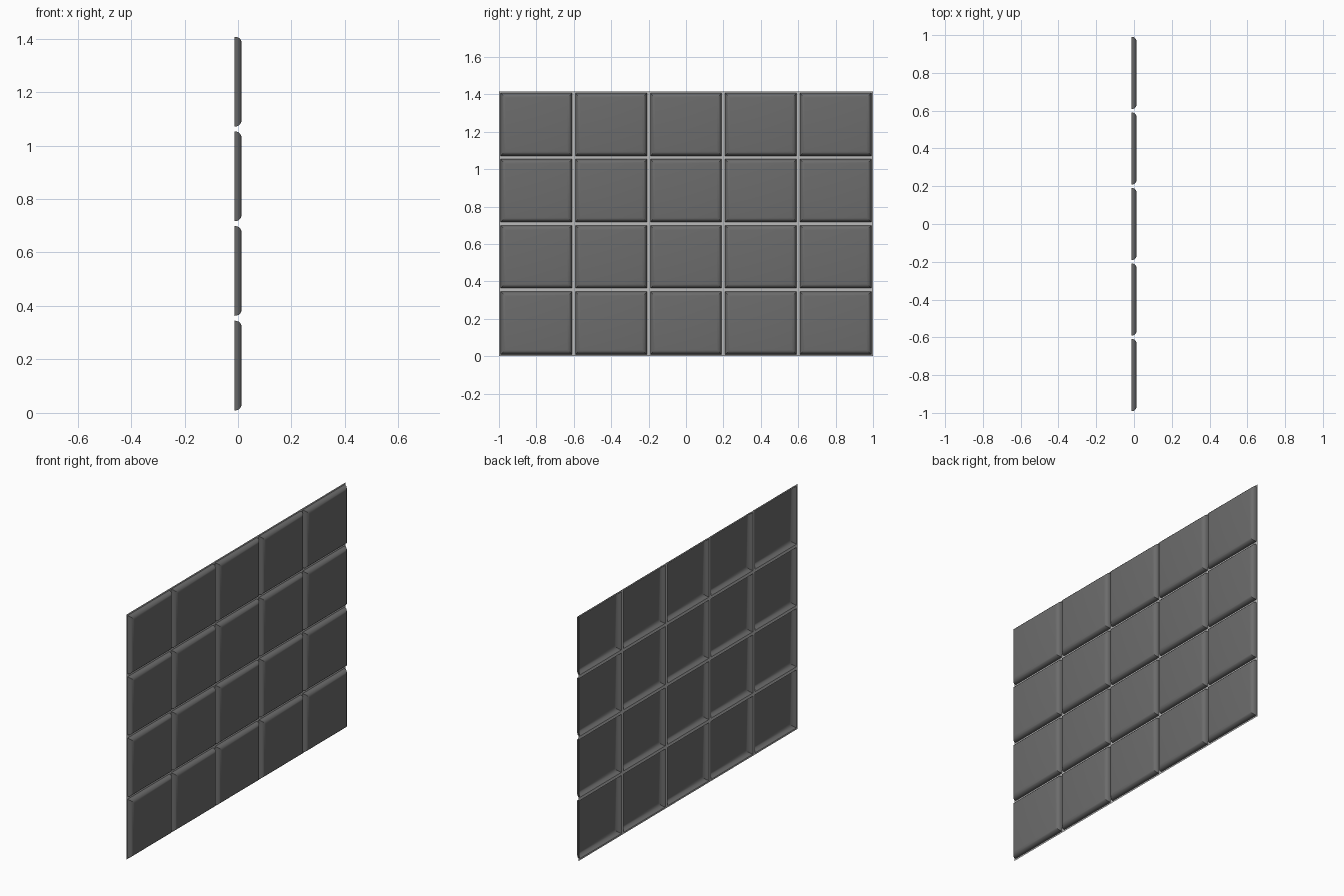
import bpy, bmesh, math

if "Cube" in bpy.data.objects:
    bpy.data.objects.remove(bpy.data.objects["Cube"])

COLS, ROWS = 5, 4
CELL_Y, CELL_Z = 0.4, 0.354
GAP = 0.009            # half the joint width
BACK = -0.014
# tile edge profile: (inset from the tile outline, x)
PROFILE = [(0, BACK), (0.001, -0.004), (0.004, 0.003),
           (0.010, 0.009), (0.018, 0.0128), (0.026, 0.014)]


def material(name, v):
    m = bpy.data.materials.new(name)
    m.diffuse_color = (v, v, v, 1)
    m.use_nodes = True
    m.node_tree.nodes["Principled BSDF"].inputs["Base Color"].default_value = m.diffuse_color
    return m


def ring(bm, cy, cz, inset, x):
    hy, hz = CELL_Y / 2 - inset, CELL_Z / 2 - inset
    return [bm.verts.new((x, cy + a * hy, cz + b * hz))
            for a, b in ((-1, -1), (1, -1), (1, 1), (-1, 1))]


def bridge(bm, a, b):
    for i in range(4):
        j = (i + 1) % 4
        bm.faces.new((a[i], a[j], b[j], b[i]))


def finish(bm, name, mat):
    bmesh.ops.remove_doubles(bm, verts=bm.verts, dist=1e-5)
    me = bpy.data.meshes.new(name)
    bm.to_mesh(me)
    bm.free()
    me.materials.append(mat)
    ob = bpy.data.objects.new(name, me)
    bpy.context.collection.objects.link(ob)
    return ob


tile_mat = material("dark_tile", 0.15)
joint_mat = material("light_joint", 0.5)
joints = bmesh.new()

for r in range(ROWS):
    for c in range(COLS):
        cy = (c - (COLS - 1) / 2) * CELL_Y
        cz = (r + 0.5) * CELL_Z

        # open-backed pillow tile
        bm = bmesh.new()
        rings = [ring(bm, cy, cz, GAP + i, x) for i, x in PROFILE]
        for a, b in zip(rings, rings[1:]):
            bridge(bm, a, b)
        bm.faces.new(rings[-1])
        tile = finish(bm, f"tile_{r + 1}_{c + 1}", tile_mat)
        bpy.ops.object.select_all(action='DESELECT')
        tile.select_set(True)
        bpy.context.view_layer.objects.active = tile
        bpy.ops.object.shade_smooth_by_angle(angle=math.radians(35))

        # flat joint strip around the tile
        bridge(joints, ring(joints, cy, cz, 0, BACK), ring(joints, cy, cz, GAP, BACK))

finish(joints, "joint_grid", joint_mat)
